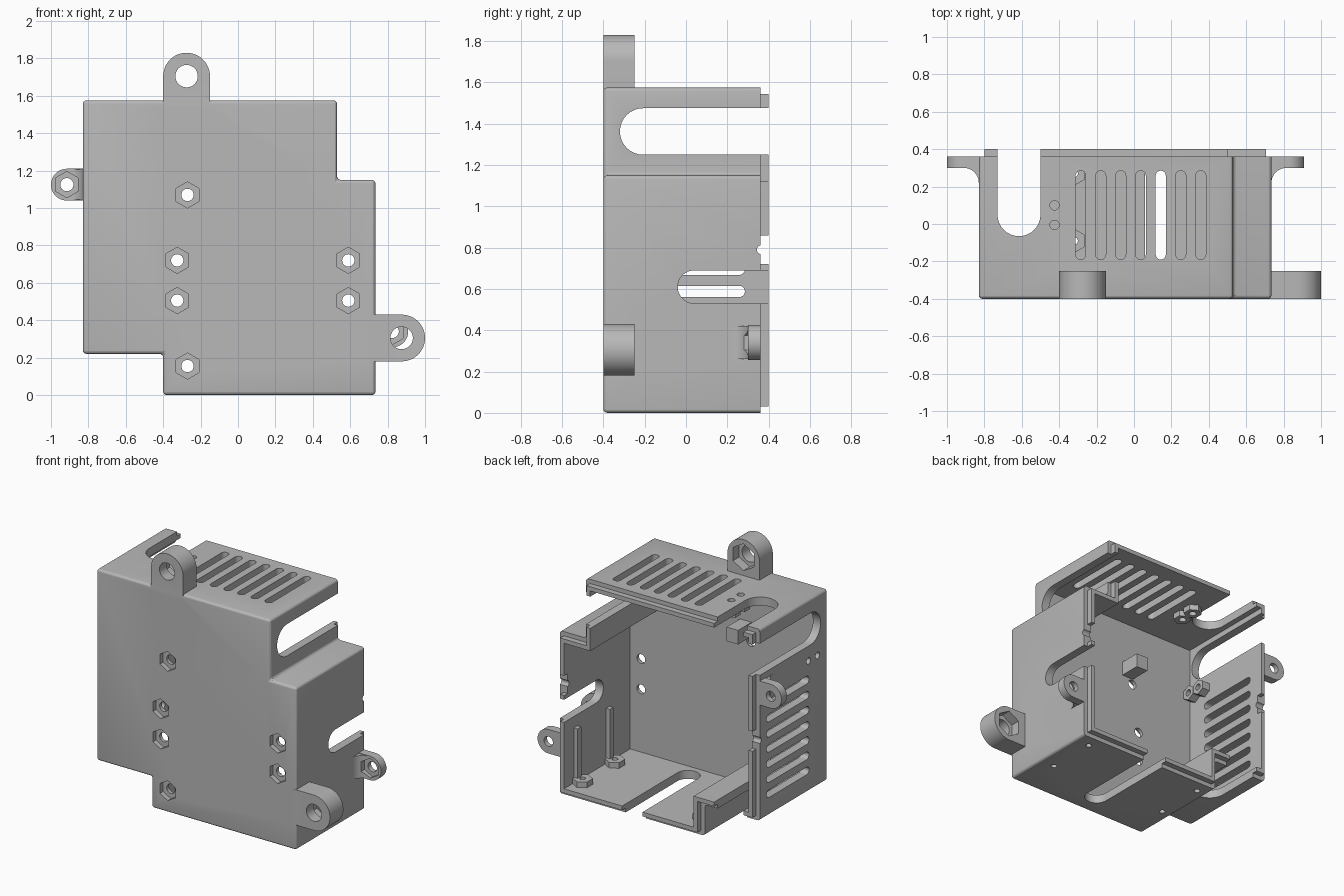
import bpy, bmesh, math

default = bpy.data.objects.get("Cube")
if default:
    bpy.data.objects.remove(default, do_unlink=True)

grey = bpy.data.materials.new("matte_grey")
grey.use_nodes = True
colour = (0.48, 0.48, 0.48, 1)
grey.diffuse_color = colour
grey.node_tree.nodes["Principled BSDF"].inputs["Base Color"].default_value = colour

WALL = 0.06


# 2D profile helpers
def outline(d):
    """Case outline in x, z, moved inward by d."""
    l, r, step, top = -0.83 + d, 0.735 - d, -0.40 + d, 1.575 - d
    return [(l, 0.22 + d), (step, 0.22 + d), (step, d), (r, d),
            (r, 1.15 - d), (0.53 - d, 1.15 - d), (0.53 - d, top), (l, top)]


def ngon(cx, cy, r, n=32, start=0.0):
    return [(cx + r * math.cos(start + math.tau * i / n),
             cy + r * math.sin(start + math.tau * i / n)) for i in range(n)]


def hexagon(cx, cy, r):
    return ngon(cx, cy, r, 6, math.pi / 2)


def rect(a0, a1, b0, b1):
    return [(a0, b0), (a1, b0), (a1, b1), (a0, b1)]


def capsule(c, lo, hi, r, along):
    """Round-ended slot from lo to hi, centred on c in the other direction."""
    pts = []
    for i in range(17):
        t = math.pi * i / 16
        pts.append((hi - r + r * math.sin(t), c - r * math.cos(t)))
    for i in range(17):
        t = math.pi * i / 16
        pts.append((lo + r - r * math.sin(t), c + r * math.cos(t)))
    return pts if along == 0 else [(b, a) for a, b in pts]


# Solid and boolean helpers
def prism(name, pts, axis, lo, hi):
    place = {"X": lambda a, b, h: (h, a, b),
             "Y": lambda a, b, h: (a, h, b),
             "Z": lambda a, b, h: (a, b, h)}[axis]
    bm = bmesh.new()
    ends = [[bm.verts.new(place(a, b, h)) for a, b in pts] for h in (lo, hi)]
    bm.faces.new(ends[0])
    bm.faces.new(ends[1])
    for i in range(len(pts)):
        j = (i + 1) % len(pts)
        bm.faces.new((ends[0][i], ends[0][j], ends[1][j], ends[1][i]))
    bmesh.ops.recalc_face_normals(bm, faces=bm.faces)
    mesh = bpy.data.meshes.new(name)
    bm.to_mesh(mesh)
    bm.free()
    obj = bpy.data.objects.new(name, mesh)
    bpy.context.collection.objects.link(obj)
    mesh.materials.append(grey)
    return obj


def combine(target, other, operation):
    mod = target.modifiers.new("combine", "BOOLEAN")
    mod.operation = operation
    mod.solver = "EXACT"
    mod.object = other
    other.hide_render = True
    graph = bpy.context.evaluated_depsgraph_get()
    mesh = bpy.data.meshes.new_from_object(target.evaluated_get(graph))
    target.modifiers.clear()
    target.data = mesh
    bpy.data.objects.remove(other, do_unlink=True)


# Case shell: rounded body, narrower rear lip, hollow inside
case = prism("case", outline(0), "Y", -0.40, 0.36)
bm = bmesh.new()
bm.from_mesh(case.data)
edges = [e for e in bm.edges if any(v.co.y < 0 for v in e.verts)]
bmesh.ops.bevel(bm, geom=edges, offset=0.02, segments=4, profile=0.5, affect="EDGES")
bm.to_mesh(case.data)
bm.free()


def add(pts, axis, lo, hi):
    combine(case, prism("part", pts, axis, lo, hi), "UNION")


def cut(pts, axis, lo, hi):
    combine(case, prism("cutter", pts, axis, lo, hi), "DIFFERENCE")


add(outline(0.03), "Y", -0.3, 0.40)
cut(outline(WALL), "Y", -0.40 + WALL, 0.6)


def arch(cx, cz, r, base, direction):
    """Round-ended tab outline that grows from base along direction."""
    dx, dz = direction
    start = math.atan2(dz, dx) - math.pi / 2
    pts = [(cx + r * math.cos(start + math.pi * i / 24),
            cz + r * math.sin(start + math.pi * i / 24)) for i in range(25)]
    if dx:
        return pts + [(base, pts[-1][1]), (base, pts[0][1])]
    return pts + [(pts[-1][0], base), (pts[0][0], base)]


# Front mounting ears with nut pockets behind
for cx, cz, base, direction in ((-0.275, 1.705, 1.535, (0, 1)),
                                (0.875, 0.305, 0.695, (1, 0))):
    add(arch(cx, cz, 0.125, base, direction), "Y", -0.40, -0.25)
    cut(ngon(cx, cz, 0.06), "Y", -0.5, -0.2)
    cut(hexagon(cx, cz, 0.095), "Y", -0.32, -0.2)

# Rear screw lugs with a curved gusset and nut pockets in front
for side, wall, cx, cz in ((-1, 0.83, -0.915, 1.125), (1, 0.735, 0.825, 0.34)):
    add(arch(cx, cz, 0.085, side * (wall - 0.03), (side, 0)), "Y", 0.30, 0.36)
    gusset = [(side * (wall + 0.08 - 0.08 * math.cos(t)), 0.22 + 0.08 * math.sin(t))
              for t in [math.pi / 2 * i / 10 for i in range(11)]]
    gusset += [(side * (wall + 0.08), 0.33), (side * (wall - 0.03), 0.33),
               (side * (wall - 0.03), 0.22)]
    add(gusset, "Z", cz - 0.08, cz + 0.08)
    cut(hexagon(cx, cz, 0.07), "Y", 0.15, 0.325)
    cut(ngon(cx, cz, 0.035), "Y", 0.15, 0.5)

# Inner block on the front plate and ribs on the left wall
add(rect(-0.275, -0.185, 1.11, 1.21), "Y", -0.37, -0.19)
for y in (-0.09, 0.27):
    add(rect(y - 0.02, y + 0.02, 0.03, 0.45), "X", 0.645, 0.70)

# Floor bosses
for x in (0.62, -0.32):
    for y in (-0.09, 0.27):
        add(hexagon(x, y, 0.065), "Z", 0.03, 0.10)
        cut(ngon(x, y, 0.02, 20), "Z", -0.1, 0.2)

# Paired bosses under the roof and on the right wall
for y in (-0.005, 0.10):
    add(hexagon(-0.425, y, 0.06), "Z", 1.46, 1.55)
    cut(ngon(-0.425, y, 0.025, 20), "Z", 1.4, 1.7)
for y in (-0.285, -0.185):
    add(hexagon(y, 1.145, 0.055), "X", -0.80, -0.71)
    cut(ngon(y, 1.145, 0.023, 20), "X", -1, -0.65)

# Front screw holes with hexagonal pockets
for x, z in ((-0.27, 1.07), (-0.27, 0.155), (-0.325, 0.72),
             (-0.325, 0.505), (0.59, 0.72), (0.59, 0.505)):
    cut(hexagon(x, z, 0.07), "Y", -0.5, -0.365)
    cut(ngon(x, z, 0.033, 24), "Y", -0.5, -0.28)

# Roof and right wall vents
for i in range(7):
    cut(capsule(-0.285 + 0.107 * i, -0.19, 0.285, 0.027, 1), "Z", 1.48, 1.7)
    cut(capsule(0.374 + 0.107 * i, -0.19, 0.285, 0.027, 0), "X", -0.95, -0.74)

# Open-ended cable slots
cut(capsule(1.3625, -0.32, 0.8, 0.1125, 0), "X", -1.1, 1.1)
cut(capsule(0.61, -0.04, 0.8, 0.08, 0), "X", 0.6, 1.1)
cut(capsule(-0.615, -0.065, 0.8, 0.115, 1), "Z", 0.1, 1.7)
cut(capsule(0.14, -0.30, 0.8, 0.08, 1), "Z", -0.1, 0.2)

# Latch gaps in the rear lip
cut(rect(0.36, 0.5, 0.72, 0.86), "X", -1.1, 1.1)
cut(ngon(0.365, 0.79, 0.022, 16), "X", -1.1, 1.1)

# Finish
bpy.ops.object.select_all(action="DESELECT")
case.select_set(True)
bpy.context.view_layer.objects.active = case
bpy.ops.object.shade_smooth_by_angle(angle=math.radians(20))
